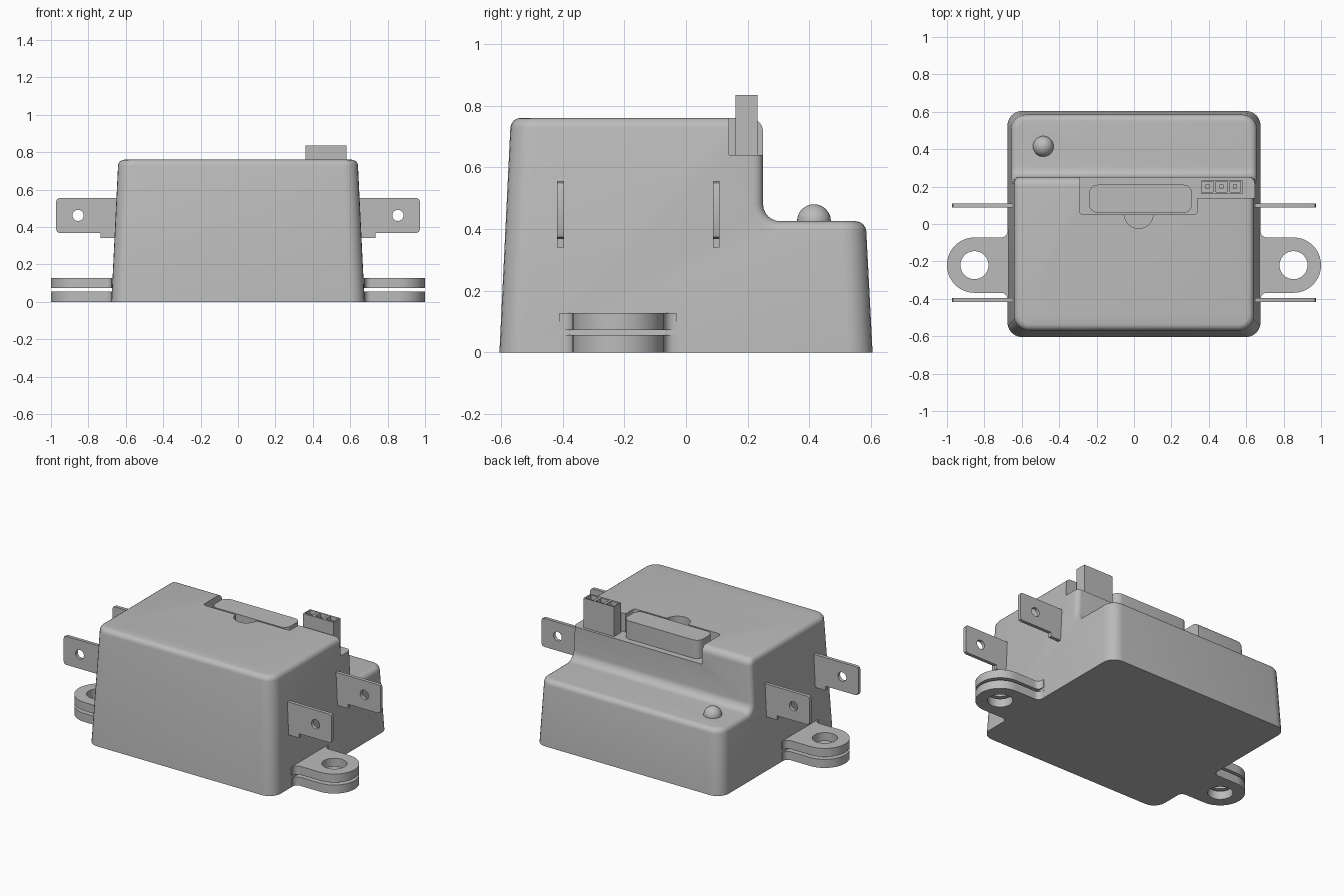
import bpy, bmesh, math
from mathutils import Vector

cube = bpy.data.objects.get("Cube")
if cube:
    bpy.data.objects.remove(cube, do_unlink=True)

grey = bpy.data.materials.new("plain grey")
grey.use_nodes = True
COLOUR = (0.5, 0.5, 0.5, 1)
grey.diffuse_color = COLOUR
for node in grey.node_tree.nodes:
    if node.type == 'BSDF_PRINCIPLED':
        node.inputs["Base Color"].default_value = COLOUR


def rounded(corners, steps=6):
    """Outline from (u, v, radius) corners, each filleted by its radius."""
    out = []
    for i, (u, v, r) in enumerate(corners):
        p = Vector((u, v))
        if r == 0:
            out.append(p)
            continue
        a = (Vector(corners[i - 1][:2]) - p).normalized()
        b = (Vector(corners[(i + 1) % len(corners)][:2]) - p).normalized()
        half = a.angle(b) / 2
        centre = p + (a + b).normalized() * r / math.sin(half)
        start = p + a * r / math.tan(half) - centre
        end = p + b * r / math.tan(half) - centre
        sweep = start.angle(end)
        for k in range(steps + 1):
            t = k / steps
            out.append(centre + (start * math.sin((1 - t) * sweep)
                                 + end * math.sin(t * sweep)) / math.sin(sweep))
    return out


def rect(u0, u1, v0, v1, r=0):
    return rounded([(u0, v0, r), (u1, v0, r), (u1, v1, r), (u0, v1, r)])


def circle(u, v, r, n=32):
    return [Vector((u + r * math.cos(2 * math.pi * k / n),
                    v + r * math.sin(2 * math.pi * k / n))) for k in range(n)]


def prism_mesh(outline, axis, lo, hi):
    place = {'x': lambda p, w: (w, p[0], p[1]),
             'y': lambda p, w: (p[0], w, p[1]),
             'z': lambda p, w: (p[0], p[1], w)}[axis]
    bm = bmesh.new()
    a = [bm.verts.new(place(p, lo)) for p in outline]
    b = [bm.verts.new(place(p, hi)) for p in outline]
    bm.faces.new(a)
    bm.faces.new(b)
    for i in range(len(a)):
        j = (i + 1) % len(a)
        bm.faces.new((a[i], a[j], b[j], b[i]))
    bmesh.ops.recalc_face_normals(bm, faces=bm.faces)
    return bm


def add(name, bm):
    mesh = bpy.data.meshes.new(name)
    bm.to_mesh(mesh)
    bm.free()
    mesh.materials.append(grey)
    obj = bpy.data.objects.new(name, mesh)
    bpy.context.collection.objects.link(obj)
    return obj


def prism(name, outline, axis, lo, hi):
    return add(name, prism_mesh(outline, axis, lo, hi))


def activate(obj):
    bpy.ops.object.select_all(action='DESELECT')
    obj.select_set(True)
    bpy.context.view_layer.objects.active = obj


def cut(obj, outline, axis, lo, hi):
    cutter = prism("cutter", outline, axis, lo, hi)
    cutter.hide_render = True
    mod = obj.modifiers.new("cut", 'BOOLEAN')
    mod.operation, mod.solver, mod.object = 'DIFFERENCE', 'EXACT', cutter
    activate(obj)
    bpy.ops.object.modifier_apply(modifier=mod.name)
    bpy.data.objects.remove(cutter, do_unlink=True)


def smooth(obj):
    activate(obj)
    bpy.ops.object.shade_smooth_by_angle(angle=math.radians(32))


# Stepped housing: side profile, drafted sides, rounded corners and rims
TOP, FLOOR = 0.76, 0.64
profile = rounded([(-0.605, 0, 0), (0.605, 0, 0), (0.583, 0.425, 0),
                   (0.25, 0.425, 0.055), (0.25, TOP, 0.045), (-0.568, TOP, 0)])
bm = prism_mesh(profile, 'x', -1, 1)
for v in bm.verts:
    v.co.x *= 0.677 - 0.037 * v.co.z / TOP
uprights = [e for e in bm.edges
            if all(abs(v.co.y) > 0.5 for v in e.verts)
            and abs(e.verts[0].co.z - e.verts[1].co.z) > 0.3]
bmesh.ops.bevel(bm, geom=uprights, offset=0.08, segments=6, profile=0.5,
                affect='EDGES', clamp_overlap=False)
rim = [e for e in bm.edges
       if max(v.co.z for v in e.verts) > 0.01 and e.calc_face_angle(0) > 0.7]
bmesh.ops.bevel(bm, geom=rim, offset=0.032, segments=4, profile=0.5,
                affect='EDGES', clamp_overlap=False)
bmesh.ops.recalc_face_normals(bm, faces=bm.faces)
housing = add("housing", bm)

# Plug recess, finger notch and header pocket in the housing top
cut(housing, rounded([(-0.29, 0.05, 0.02), (0.34, 0.05, 0.02),
                      (0.34, 0.4, 0), (-0.29, 0.4, 0)]), 'z', FLOOR, 1)
cut(housing, circle(0.025, 0.053, 0.077), 'z', TOP - 0.05, 1)
cut(housing, rect(0.33, 0.8, 0.14, 0.4), 'z', FLOOR, 1)
smooth(housing)

# Wide plug sitting in the recess
smooth(prism("plug", rect(-0.24, 0.31, 0.06, 0.21, 0.045), 'z', FLOOR - 0.01, TOP))

# Three-way pin header
header = prism("pin_header", rect(0.36, 0.58, 0.16, 0.232), 'z', FLOOR - 0.01, 0.835)
for x in (0.393, 0.467, 0.541):
    cut(header, rect(x - 0.029, x + 0.029, 0.172, 0.228), 'z', 0.69, 1)
    prism("header_pin", rect(x - 0.011, x + 0.011, 0.189, 0.211), 'z', 0.68, 0.815)

# Indicator dome on the low step
bm = bmesh.new()
bmesh.ops.create_uvsphere(bm, u_segments=32, v_segments=16, radius=0.055)
bmesh.ops.translate(bm, verts=bm.verts, vec=(-0.485, 0.415, 0.425))
smooth(add("indicator_dome", bm))

for side, word in ((1, "left"), (-1, "right")):
    # Paired mounting ears with a thin gap between them
    ear = rounded([(0.6, -0.41, 0), (0.677, -0.41, 0), (0.677, -0.368, 0.033),
                   (1, -0.368, 0.147), (1, -0.072, 0.147),
                   (0.677, -0.072, 0.033), (0.677, -0.03, 0), (0.6, -0.03, 0)], 10)
    for level, lo, hi in (("lower", 0, 0.056), ("upper", 0.073, 0.128)):
        obj = prism(f"{word}_{level}_ear", [(side * p.x, p.y) for p in ear], 'z', lo, hi)
        cut(obj, circle(side * 0.853, -0.22, 0.075), 'z', -1, 1)
        smooth(obj)

    # Flat blade terminals with a stepped root and a hole
    blade = rounded([(0.6, 0.34, 0), (0.735, 0.34, 0), (0.735, 0.368, 0),
                     (0.972, 0.368, 0.018), (0.972, 0.555, 0.018), (0.6, 0.555, 0)], 2)
    for place, y in (("front", -0.407), ("back", 0.098)):
        obj = prism(f"{word}_{place}_terminal", [(side * p.x, p.y) for p in blade],
                    'y', y - 0.011, y + 0.011)
        cut(obj, circle(side * 0.855, 0.462, 0.03, 24), 'y', -1, 1)
        smooth(obj)
